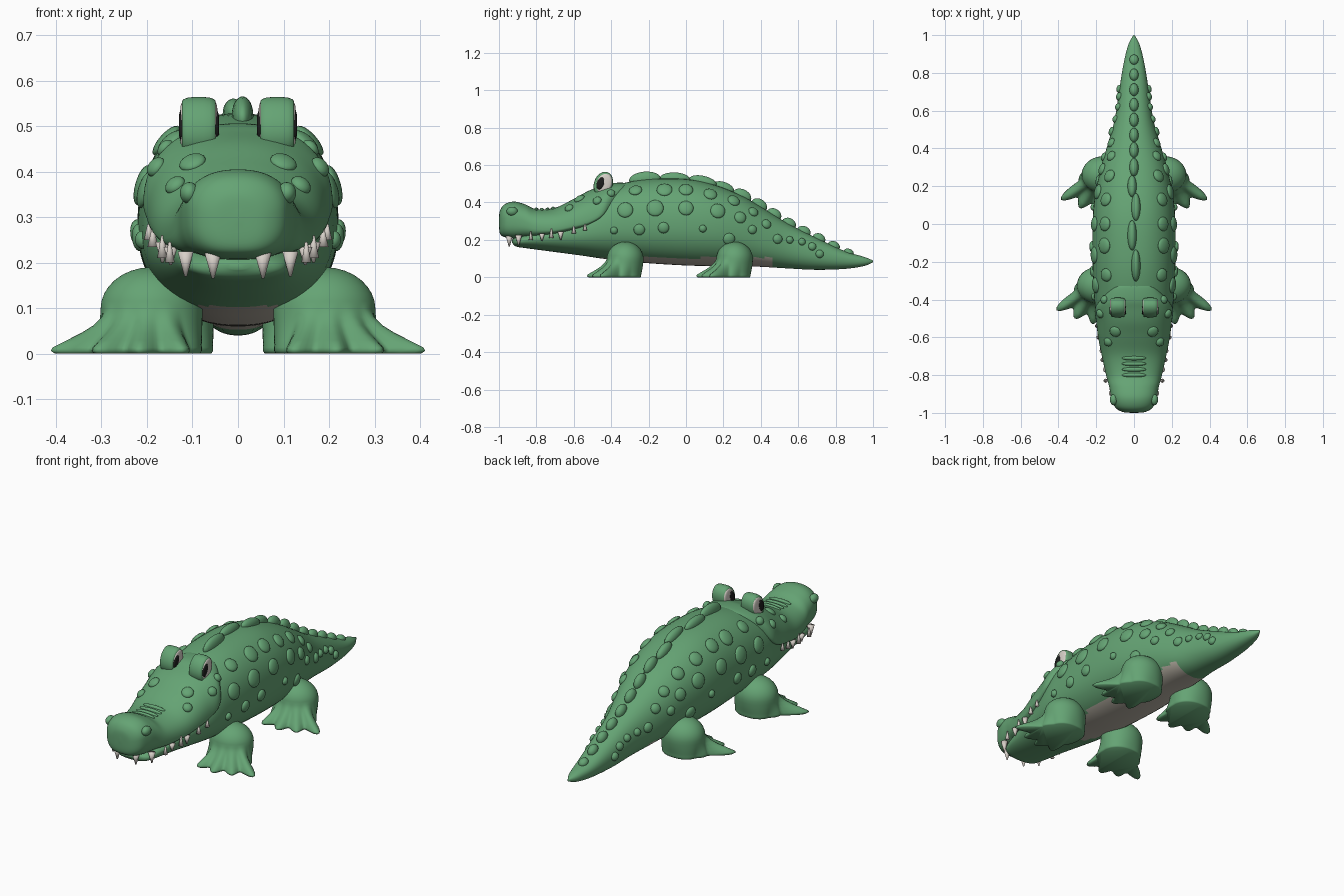
import bpy, bmesh, math
from mathutils import Vector, Matrix
from mathutils.bvhtree import BVHTree

if "Cube" in bpy.data.objects:
    bpy.data.objects.remove(bpy.data.objects["Cube"])


def mat(name, rgb):
    m = bpy.data.materials.new(name)
    m.diffuse_color = (*rgb, 1)
    m.use_nodes = True
    m.node_tree.nodes["Principled BSDF"].inputs["Base Color"].default_value = m.diffuse_color
    return m


GREEN = mat("skin green", (0.13, 0.37, 0.175))
BELLY = mat("belly cream", (0.50, 0.46, 0.39))
WHITE = mat("tooth and eye white", (0.68, 0.63, 0.58))
BLACK = mat("pupil black", (0.012, 0.012, 0.012))


def finish(name, bm, mats, mirror=False):
    bmesh.ops.recalc_face_normals(bm, faces=bm.faces)
    for f in bm.faces:
        f.smooth = True
    me = bpy.data.meshes.new(name)
    bm.to_mesh(me)
    ob = bpy.data.objects.new(name, me)
    bpy.context.collection.objects.link(ob)
    for m in mats:
        me.materials.append(m)
    if mirror:
        ob.modifiers.new("mirror", 'MIRROR').use_axis = (True, False, False)
    return ob


def skin_rings(bm, rings):
    """Bridge a list of closed rings and cap both ends."""
    vs = [[bm.verts.new(p) for p in r] for r in rings]
    n = len(rings[0])
    for a, b in zip(vs, vs[1:]):
        for i in range(n):
            j = (i + 1) % n
            bm.faces.new((a[i], a[j], b[j], b[i])).material_index = 0
    bm.faces.new(vs[0])
    bm.faces.new(vs[-1])


def spline(rows, steps=6):
    """Catmull-Rom through rows of numbers."""
    out = []
    for i in range(len(rows) - 1):
        p0, p1 = rows[max(i - 1, 0)], rows[i]
        p2, p3 = rows[i + 1], rows[min(i + 2, len(rows) - 1)]
        for k in range(steps):
            t = k / steps
            out.append([0.5 * (2 * b + (c - a) * t + (2 * a - 5 * b + 4 * c - d) * t * t
                               + (3 * b - a - 3 * c + d) * t ** 3)
                        for a, b, c, d in zip(p0, p1, p2, p3)])
    return out + [list(rows[-1])]


def section(y, hw, bot, mid, top, low_pow, n=56):
    ring = []
    for i in range(n):
        a = 2 * math.pi * (i + 0.5) / n
        c, s = math.cos(a), math.sin(a)
        p = 2 / (2.25 if s > 0 else low_pow)
        x = math.copysign(abs(c) ** p, c) * hw
        z = mid + math.copysign(abs(s) ** p, s) * ((top - mid) if s > 0 else (mid - bot))
        ring.append((x, y, z))
    return ring


def loft(stations, low_pow):
    bm = bmesh.new()
    skin_rings(bm, [section(*r, low_pow) for r in spline(stations)])
    bmesh.ops.recalc_face_normals(bm, faces=bm.faces)
    return bm


def blob(bm, loc, scale, rot=Matrix.Identity(4)):
    m = Matrix.Translation(loc) @ rot @ Matrix.Diagonal((*scale, 1))
    bmesh.ops.create_uvsphere(bm, u_segments=18, v_segments=12, radius=1, matrix=m)


# body, tail and lower jaw: (y, half width, bottom, widest height, top)
body = loft([(-.93, .02, .185, .195, .2), (-.91, .09, .165, .19, .215), (-.85, .12, .155, .2, .235),
             (-.7, .15, .135, .22, .27), (-.55, .185, .115, .24, .36), (-.45, .205, .1, .26, .46),
             (-.35, .213, .09, .27, .5), (-.2, .22, .075, .28, .525), (0, .22, .063, .28, .525),
             (.15, .207, .06, .27, .495), (.3, .175, .06, .25, .435), (.42, .14, .055, .2, .365),
             (.55, .103, .047, .16, .285), (.7, .08, .04, .12, .21), (.85, .055, .045, .095, .14),
             (.95, .03, .06, .085, .11), (1, .003, .08, .085, .09)], 2.2)
for f in body.faces:
    c = f.calc_center_median()
    if -.46 < c.y < .47 and c.z < .105 and abs(c.x) < .14:
        f.material_index = 1
body_tree = BVHTree.FromBMesh(body)
finish("body", body, [GREEN, BELLY])

# upper head and snout
head = loft([(-1, .005, .29, .3, .31), (-.995, .06, .235, .3, .355), (-.97, .1, .215, .31, .39),
             (-.92, .12, .207, .31, .405), (-.86, .132, .21, .29, .39), (-.8, .148, .213, .265, .365),
             (-.7, .17, .225, .26, .372), (-.6, .19, .245, .28, .42), (-.52, .2, .27, .3, .463),
             (-.45, .207, .31, .34, .488), (-.4, .175, .37, .4, .503), (-.33, .1, .45, .47, .505),
             (-.3, .01, .48, .485, .49)], 3)
head_tree = BVHTree.FromBMesh(head)
finish("upper_head", head, [GREEN])


def surface(origin, direction):
    """First hit on body or head, with normal."""
    hits = [t.ray_cast(Vector(origin), Vector(direction)) for t in (body_tree, head_tree)]
    hits = [h for h in hits if h[0] is not None]
    h = min(hits, key=lambda q: q[3])
    return h[0], h[1]


# round scales on the flanks: (y, z, radius)
bm = bmesh.new()
for y, z, r in [(-.4, .45, .022), (-.27, .465, .035), (-.115, .468, .042), (0, .468, .038),
                (.13, .445, .036), (.255, .41, .034), (.36, .35, .028),
                (-.325, .36, .042), (-.165, .37, .045), (0, .37, .04), (.17, .355, .04),
                (.29, .32, .032), (.43, .285, .026), (-.385, .25, .02), (-.25, .255, .03),
                (-.12, .265, .03), (.09, .26, .02), (.23, .205, .032), (.355, .255, .024),
                (.49, .205, .026), (.555, .2, .02), (.62, .19, .02), (.675, .165, .022),
                (.715, .125, .022), (-.625, .37, .024), (-.475, .41, .024)]:
    p, n = surface((1, y, z), (-1, 0, 0))
    blob(bm, p, (r, r, .016), n.to_track_quat('Z', 'Y').to_matrix().to_4x4())
p, n = surface((.1, -.57, 1), (0, 0, -1))
blob(bm, p, (.03, .03, .014), n.to_track_quat('Z', 'Y').to_matrix().to_4x4())
finish("flank_scales", bm, [GREEN], True)

# ridge of scales along the back: (y, half length, half height)
bm = bmesh.new()
for i, (y, l, h) in enumerate([(-.22, .085, .042), (-.06, .08, .033), (.09, .075, .032), (.2, .06, .032),
                               (.3, .052, .036), (.39, .046, .036), (.47, .042, .034), (.55, .04, .032),
                               (.63, .038, .03), (.71, .036, .03), (.79, .034, .026), (.87, .028, .02)]):
    x = .01 * (-1) ** i if y < .3 else 0
    p, n = surface((x, y, 1), (0, 0, -1))
    tilt = math.atan2(-n.y, n.z)
    blob(bm, p, (.024, l, h), Matrix.Rotation(tilt, 4, 'X'))
finish("back_ridge", bm, [GREEN])

# snout wrinkles and nostrils
bm = bmesh.new()
for y in (-.8, -.77, -.74, -.71):
    p, n = surface((0, y, 1), (0, 0, -1))
    blob(bm, p - Vector((0, 0, .004)), (.065, .012, .012))
finish("snout_wrinkles", bm, [GREEN])
bm = bmesh.new()
blob(bm, (.107, -.93, .353), (.021, .03, .024))
finish("nostril", bm, [GREEN], True)

# eyes: thick green lid with eye discs on both sides
TILT = Matrix.Rotation(math.radians(-20), 4, 'X')


def disc(bm, x, y, z, prof, ry, rz):
    """Rounded elliptical disc across x; prof is (offset, scale)."""
    rings = []
    for dx, k in prof:
        ring = []
        for i in range(32):
            a = 2 * math.pi * i / 32
            v = TILT @ Vector((0, ry * k * math.cos(a), rz * k * math.sin(a)))
            ring.append(v + Vector((x + dx, y, z)))
        rings.append(ring)
    skin_rings(bm, rings)


bm = bmesh.new()
disc(bm, .086, -.442, .499, [(-.037, .86), (-.034, .92), (-.024, .98), (-.01, 1), (.01, 1),
                             (.024, .98), (.034, .92), (.037, .86)], .05, .067)
finish("eyelid", bm, [GREEN], True)
bm = bmesh.new()
disc(bm, .086, -.438, .502, [(-.042, .4), (-.04, .8), (-.036, 1), (.036, 1), (.04, .8), (.042, .4)], .041, .055)
finish("eyeball", bm, [WHITE], True)
bm = bmesh.new()
disc(bm, .086, -.457, .502, [(-.044, .7), (-.041, 1), (.041, 1), (.044, .7)], .02, .033)
finish("pupil", bm, [BLACK], True)

# teeth: (x, y, base z, tip z, radius)
bm = bmesh.new()
for x, y, z0, z1, r in [(.055, -.945, .225, .165, .02), (.115, -.895, .225, .17, .018),
                        (.148, -.77, .235, .195, .016), (.166, -.67, .245, .2, .016),
                        (.150, -.83, .2, .245, .011), (.166, -.72, .21, .26, .012),
                        (.187, -.6, .235, .275, .012), (.196, -.54, .25, .285, .011)]:
    flip = Matrix.Rotation(math.pi, 4, 'X') if z1 < z0 else Matrix.Identity(4)
    bmesh.ops.create_cone(bm, cap_ends=True, segments=14, radius1=r, radius2=.003, depth=abs(z1 - z0),
                          matrix=Matrix.Translation((x, y, (z0 + z1) / 2)) @ flip)
finish("teeth", bm, [WHITE], True)

# legs: webbed toe outline (angle, radius) blended up into a domed thigh
TOES = [(-130, .13), (-110, .205), (-97, .165), (-82, .207), (-69, .165), (-55, .215), (-42, .18),
        (-31, .258), (-12, .13), (20, .1), (90, .085), (180, .11), (230, .13)]


def toe_radius(a):
    for (a0, r0), (a1, r1) in zip(TOES, TOES[1:]):
        if a0 <= a <= a1:
            t = (a - a0) / (a1 - a0)
            return r0 + (r1 - r0) * (t * t * (3 - 2 * t))
    return .13


def leg(name, cx, cy):
    levels = [(.96, 1, 0), (1, 1, .006), (1, .97, .014), (1, .72, .03), (1, .48, .045),
              (1, .26, .062), (1, .1, .08), (1, 0, .098)]   # scale, toe share, height
    for k in range(1, 9):
        t = math.radians(k * 11)
        levels.append((math.cos(t), 0, .098 + .092 * math.sin(t)))
    rings = []
    for scale, share, z in levels:
        ring = []
        for i in range(120):
            d = -130 + 3 * i
            a = math.radians(d)
            thigh = 1 / math.hypot(math.cos(a) / .112, math.sin(a) / .098)
            r = scale * (thigh + (toe_radius(d) - thigh) * share)
            ring.append((cx + r * math.cos(a), cy + r * math.sin(a), z))
        rings.append(ring)
    bm = bmesh.new()
    skin_rings(bm, rings)
    finish(name, bm, [GREEN], True)


leg("front_leg", .19, -.325)
leg("hind_leg", .165, .26)
